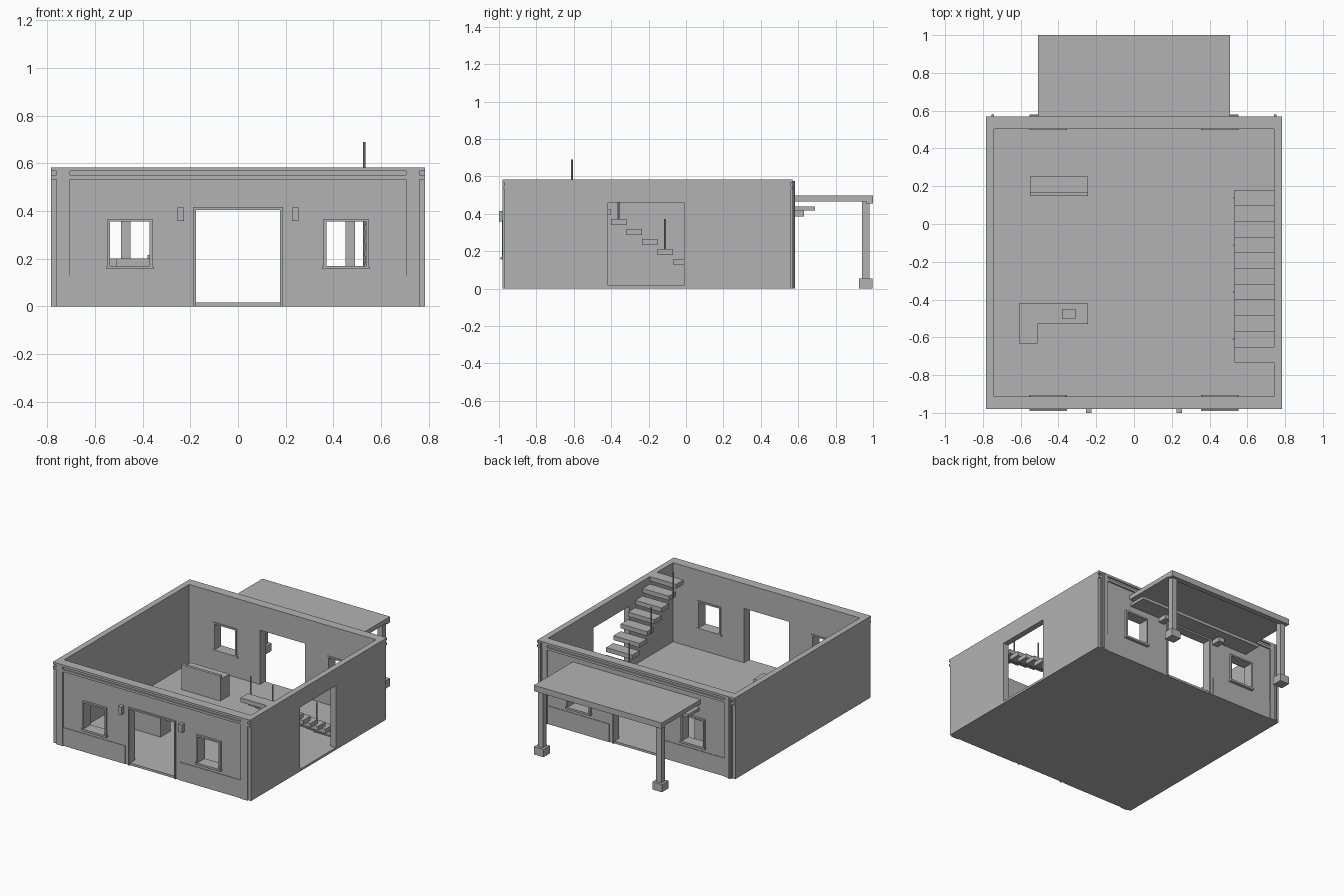
import bpy, bmesh
from mathutils import Vector

cube = bpy.data.objects.get("Cube")
if cube:
    bpy.data.objects.remove(cube, do_unlink=True)

plaster = bpy.data.materials.new("plaster_grey")
plaster.use_nodes = True
GREY = (0.45, 0.45, 0.45, 1)
plaster.diffuse_color = GREY
plaster.node_tree.nodes["Principled BSDF"].inputs["Base Color"].default_value = GREY


def boxes(name, spans):
    """One object made of boxes, each given as (x0, x1, y0, y1, z0, z1)."""
    bm = bmesh.new()
    for x0, x1, y0, y1, z0, z1 in spans:
        lo = Vector((min(x0, x1), min(y0, y1), z0))
        hi = Vector((max(x0, x1), max(y0, y1), z1))
        for v in bmesh.ops.create_cube(bm, size=1)["verts"]:
            v.co = Vector([(a + b) / 2 + c * (b - a) for a, b, c in zip(lo, hi, v.co)])
    mesh = bpy.data.meshes.new(name)
    bm.to_mesh(mesh)
    bm.free()
    mesh.materials.append(plaster)
    obj = bpy.data.objects.new(name, mesh)
    bpy.context.collection.objects.link(obj)
    return obj


def cut(obj, spans):
    """Cut box-shaped openings and keep the result as plain mesh."""
    cutter = boxes("opening_cutter", spans)
    cutter.hide_render = True
    mod = obj.modifiers.new("openings", "BOOLEAN")
    mod.object = cutter
    mod.solver = "EXACT"
    graph = bpy.context.evaluated_depsgraph_get()
    result = bpy.data.meshes.new_from_object(obj.evaluated_get(graph))
    obj.modifiers.clear()
    obj.data = result
    bpy.data.objects.remove(cutter, do_unlink=True)


def rod(name, x, y, z0, z1, radius):
    bm = bmesh.new()
    bmesh.ops.create_cone(bm, cap_ends=True, segments=10, radius1=radius,
                          radius2=radius, depth=z1 - z0)
    bmesh.ops.translate(bm, verts=bm.verts, vec=(x, y, (z0 + z1) / 2))
    mesh = bpy.data.meshes.new(name)
    bm.to_mesh(mesh)
    bm.free()
    mesh.materials.append(plaster)
    bpy.context.collection.objects.link(bpy.data.objects.new(name, mesh))


HALF, TOP, FLOOR = 0.783, 0.583, 0.016
FRONT, BACK = -0.97, 0.56
IN_FRONT, IN_BACK, IN_SIDE = -0.912, 0.504, 0.741
DOOR, DOOR_TOP = 0.177, 0.405
WIN0, WIN1, WIN_Z0, WIN_Z1 = 0.37, 0.536, 0.17, 0.355

# Floor and side walls
boxes("floor", [(-HALF, HALF, FRONT, BACK, 0, FLOOR)])
boxes("left_side_wall", [(-HALF, -IN_SIDE, FRONT, BACK, 0, TOP)])
right_wall = boxes("right_side_wall", [(IN_SIDE, HALF, FRONT, BACK, 0, TOP)])
cut(right_wall, [(0.7, 0.85, -0.417, -0.01, FLOOR, 0.46)])

# Front and back walls share the same openings and trim
for side, outer, inner, s in (("front", FRONT, IN_FRONT, -1), ("back", BACK, IN_BACK, 1)):
    wall = boxes(side + "_wall", [(-HALF, HALF, outer, inner, 0, TOP)])
    a, b = outer + s * 0.1, inner - s * 0.1
    cut(wall, [(-DOOR, DOOR, a, b, FLOOR, DOOR_TOP)]
        + [(m * WIN0, m * WIN1, a, b, WIN_Z0, WIN_Z1) for m in (-1, 1)])
    face = outer + s * 0.01

    # Door surround
    t = 0.011
    boxes(side + "_door_frame",
          [(m * DOOR, m * (DOOR + t), face, inner, 0, DOOR_TOP) for m in (-1, 1)]
          + [(-DOOR - t, DOOR + t, face, inner, DOOR_TOP, DOOR_TOP + t)])

    # Window frames and sills
    o, i = outer + s * 0.015, inner - s * 0.007
    for m, label in ((-1, "left"), (1, "right")):
        boxes(f"{side}_{label}_window_frame", [
            (m * (WIN0 - t), m * WIN0, o, i, WIN_Z0, WIN_Z1),
            (m * WIN1, m * (WIN1 + t), o, i, WIN_Z0, WIN_Z1),
            (m * (WIN0 - t), m * (WIN1 + t), o, i, WIN_Z1, WIN_Z1 + t)])
        boxes(f"{side}_{label}_window_sill", [
            (m * (WIN0 - 0.016), m * (WIN1 + 0.016), outer + s * 0.021, i, 0.156, WIN_Z0)])

    # Cornice bands, corner pilasters and thin plinth plates
    boxes(side + "_cornice", [(-HALF, HALF, outer, face, 0.567, TOP),
                              (-HALF, HALF, outer, face, 0.533, 0.55)])
    boxes(side + "_pilasters", [(m * 0.705, m * 0.76, outer, face, 0, 0.567) for m in (-1, 1)])
    boxes(side + "_plinth", [(m * 0.215, m * 0.705, outer, outer + s * 0.004, 0, 0.13)
                             for m in (-1, 1)])

# Lamps beside the front door, drain pipes at the back corners
for m, label in ((-1, "left"), (1, "right")):
    boxes(label + "_wall_lamp", [(m * 0.226, m * 0.254, -1, FRONT, 0.358, 0.415)])
    rod(label + "_drain_pipe", m * 0.748, 0.575, 0, 0.575, 0.008)

# Floating stairs with handrail posts
RUN, RISE = 0.083, 0.053
for n in range(11):
    y, z = 0.18 - n * RUN, 0.053 + n * RISE
    boxes(f"stair_tread_{n + 1}", [(0.533, IN_SIDE, y - RUN, y, z - 0.031, z)])
    if n % 3 == 0:
        rod(f"handrail_post_{n // 3 + 1}", 0.529, 0.137 - n * RUN, z - 0.03, z + 0.16, 0.005)

# Rear canopy on two columns
boxes("canopy_roof", [(-0.507, 0.507, BACK, 1, 0.465, 0.497)])
boxes("canopy_edge_beam", [(-0.507, 0.507, 0.962, 1, 0.455, 0.467)])
for m, label in ((-1, "left"), (1, "right")):
    boxes(label + "_canopy_column", [(m * 0.45, m * 0.49, 0.94, 0.98, 0.05, 0.466)])
    boxes(label + "_column_base", [(m * 0.432, m * 0.508, 0.925, 0.998, 0, 0.055)])

# Shelf over the back door on two brackets
boxes("door_shelf", [(-0.5, 0.5, BACK, 0.69, 0.417, 0.438)])
boxes("shelf_brackets", [(m * 0.21, m * 0.255, BACK, 0.63, 0.385, 0.417) for m in (-1, 1)])

# Desk with a side wing and a small case on top
boxes("desk", [(-0.61, -0.243, -0.53, -0.42, FLOOR, 0.2),
               (-0.61, -0.51, -0.633, -0.53, FLOOR, 0.2)])
boxes("desk_case", [(-0.38, -0.307, -0.5, -0.452, 0.2, 0.215)])

# Counter with a raised front panel
boxes("counter_body", [(-0.55, -0.243, 0.168, 0.252, FLOOR, 0.17)])
boxes("counter_panel", [(-0.55, -0.243, 0.148, 0.168, FLOOR, 0.195)])
